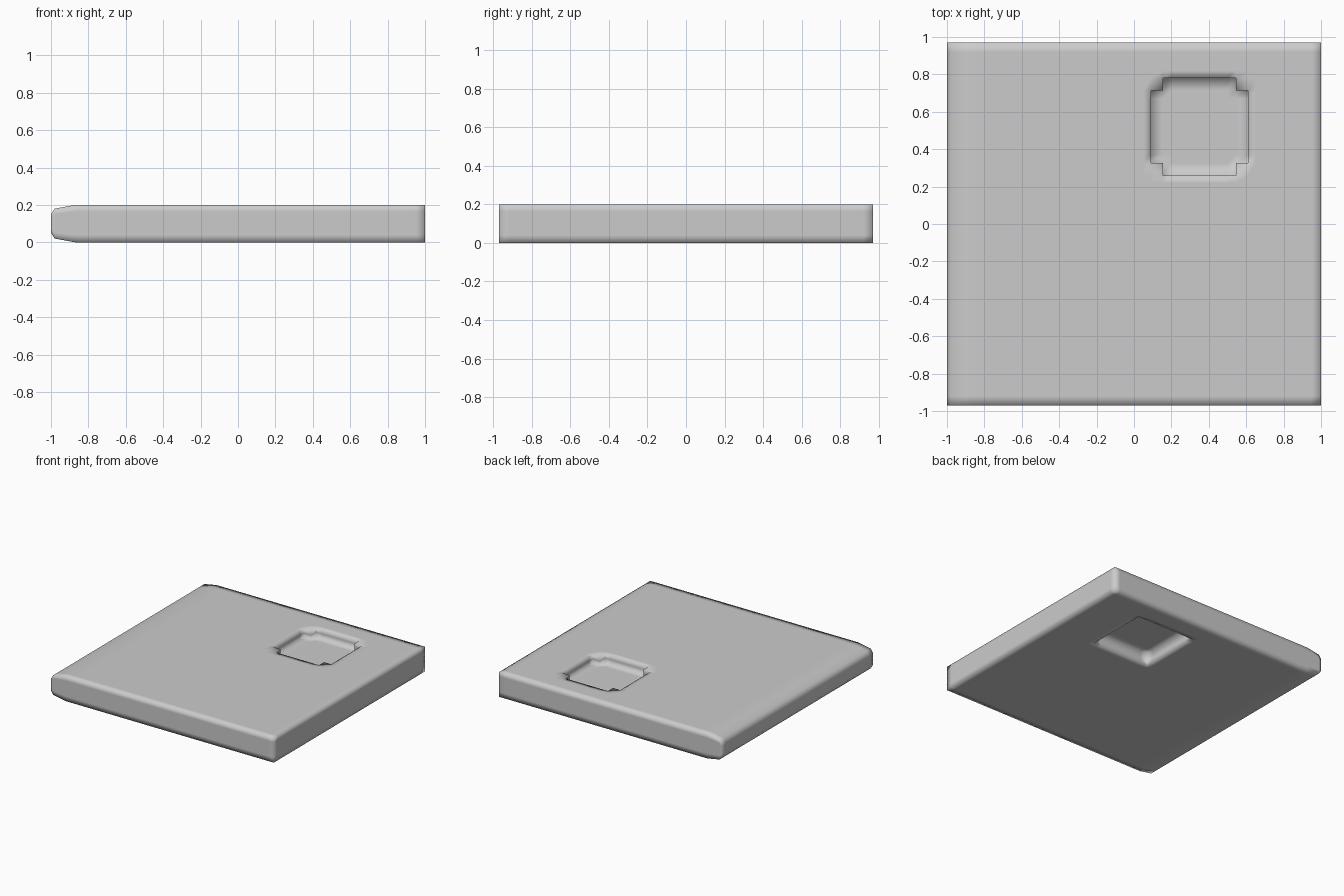
import bpy, bmesh

if "Cube" in bpy.data.objects:
    bpy.data.objects.remove(bpy.data.objects["Cube"])

# Break lines of the slab; narrow border rows keep smooth shading near the edges
XS = [-1, -0.98, -0.87, -0.8, 0.05, 0.09, 0.155, 0.2, 0.5, 0.545, 0.61, 0.65, 0.95, 1]
YS = [-0.97, -0.92, 0.22, 0.26, 0.325, 0.37, 0.67, 0.715, 0.78, 0.82, 0.92, 0.97]
ZS = [0, 0.04, 0.1, 0.13, 0.165, 0.2]
FLOOR_LOW, FLOOR_TOP = 0.1, 0.13


def solid(i, j, k):
    if not (0 <= i < len(XS) - 1 and 0 <= j < len(YS) - 1 and 0 <= k < len(ZS) - 1):
        return False
    x, y, z = [(a[n] + a[n + 1]) / 2 for a, n in ((XS, i), (YS, j), (ZS, k))]
    in_x, in_y = 0.09 < x < 0.61, 0.26 < y < 0.78
    mid_x, mid_y = 0.155 < x < 0.545, 0.325 < y < 0.715
    if z > FLOOR_TOP:                       # notched pocket in the top
        return not (in_x and in_y and (mid_x or mid_y))
    if z < FLOOR_LOW:                       # square pocket underneath
        return not (in_x and in_y)
    return True


def position(i, j, k):
    x, y, z = XS[i], YS[j], ZS[k]
    half = {0: 0.5, 1: 0.8}.get(i, 1.0)     # rounded left end
    return x, y, 0.1 + (z - 0.1) * half


bm = bmesh.new()
verts = {}


def vert(key):
    if key not in verts:
        verts[key] = bm.verts.new(position(*key))
    return verts[key]


# Skin the solid cells
for i in range(len(XS) - 1):
    for j in range(len(YS) - 1):
        for k in range(len(ZS) - 1):
            if not solid(i, j, k):
                continue
            for axis in range(3):
                for side in (0, 1):
                    n = [i, j, k]
                    n[axis] += 2 * side - 1
                    if solid(*n):
                        continue
                    loop = []
                    for u, v in ((0, 0), (1, 0), (1, 1), (0, 1)):
                        c = [i, j, k]
                        c[axis] += side
                        c[(axis + 1) % 3] += u
                        c[(axis + 2) % 3] += v
                        loop.append(vert(tuple(c)))
                    bm.faces.new(loop if side else loop[::-1])
for f in bm.faces:
    f.smooth = True
mesh = bpy.data.meshes.new("floor_slab")
bm.to_mesh(mesh)
bm.free()
slab = bpy.data.objects.new("floor_slab", mesh)
bpy.context.collection.objects.link(slab)
